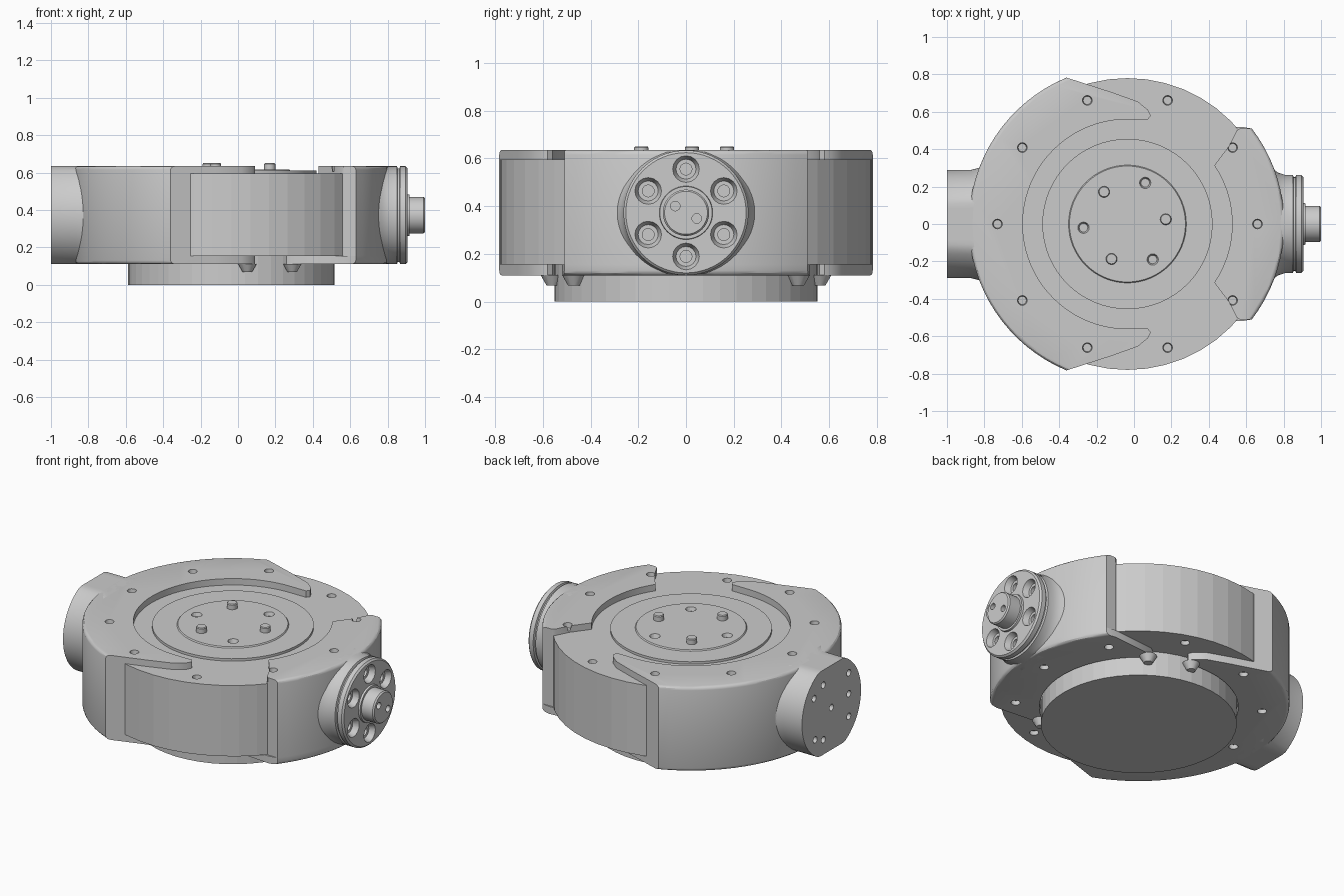
import bpy, bmesh
from math import sin, cos, pi, radians
from mathutils import Vector

if "Cube" in bpy.data.objects:
    bpy.data.objects.remove(bpy.data.objects["Cube"])

CX, MID = -0.035, 0.372      # drum axis x, height of the side connectors


def finish(name, bm):
    bmesh.ops.recalc_face_normals(bm, faces=bm.faces)
    me = bpy.data.meshes.new(name)
    bm.to_mesh(me)
    bm.free()
    ob = bpy.data.objects.new(name, me)
    bpy.context.collection.objects.link(ob)
    return ob


def lathe(bm, profile, at=(0, 0, 0), axis='Z', segs=24):
    """Closed solid of revolution from (position along axis, radius) points."""
    rings = []
    for h, r in profile:
        ring = []
        for i in range(segs):
            a, b = r * cos(2 * pi * i / segs), r * sin(2 * pi * i / segs)
            co = (a, b, h) if axis == 'Z' else (h, a, b)
            ring.append(bm.verts.new(Vector(co) + Vector(at)))
        rings.append(ring)
    for lo, hi in zip(rings, rings[1:]):
        for i in range(segs):
            j = (i + 1) % segs
            bm.faces.new((lo[i], lo[j], hi[j], hi[i]))
    bm.faces.new(rings[0])
    bm.faces.new(rings[-1])


def turned(name, profile, at=(0, 0, 0), axis='Z', segs=24, smooth=True):
    bm = bmesh.new()
    lathe(bm, profile, at, axis, segs)
    ob = finish(name, bm)
    if smooth:
        shade(ob)
    return ob


def shade(ob):
    bpy.ops.object.select_all(action='DESELECT')
    ob.select_set(True)
    bpy.context.view_layer.objects.active = ob
    bpy.ops.object.shade_smooth_by_angle(angle=radians(30))


def arc(r, a0, a1, n):
    return [(CX + r * cos(radians(a0 + (a1 - a0) * i / n)),
             r * sin(radians(a0 + (a1 - a0) * i / n))) for i in range(n + 1)]


def prism(name, outline, z0, z1, round_z):
    """Extruded outline; outer rim edges at the heights in round_z are rounded."""
    bm = bmesh.new()
    face = bm.faces.new([bm.verts.new((x, y, z0)) for x, y in outline])
    ext = bmesh.ops.extrude_face_region(bm, geom=[face], use_keep_orig=True)
    for v in ext['geom']:
        if isinstance(v, bmesh.types.BMVert):
            v.co.z = z1
    bmesh.ops.recalc_face_normals(bm, faces=bm.faces)
    rim = [e for e in bm.edges
           if any(all(abs(v.co.z - z) < 1e-4 for v in e.verts) for z in round_z)
           and all(Vector((v.co.x - CX, v.co.y)).length > 0.83 for v in e.verts)]
    bmesh.ops.bevel(bm, geom=rim, offset=0.02, segments=3, profile=0.5, affect='EDGES')
    return finish(name, bm)


def cut(ob, cutter, keep=False):
    m = ob.modifiers.new('cut', 'BOOLEAN')
    m.operation, m.solver, m.object = 'DIFFERENCE', 'EXACT', cutter
    bpy.context.view_layer.objects.active = ob
    bpy.ops.object.modifier_apply(modifier=m.name)
    if not keep:
        bpy.data.objects.remove(cutter)


def holes(spots, profile, axis='Z', segs=16):
    bm = bmesh.new()
    for at in spots:
        lathe(bm, profile, at, axis, segs)
    ob = finish('hole_cutter', bm)
    ob.hide_render = True
    return ob


def mirrored(half):
    """Complete an outline across y = 0 in reverse order."""
    return [(x, -y) for x, y in reversed(half)]


# drum and base
drum = turned('drum', [(0.155, 0.78), (0.595, 0.78)], (CX, 0, 0), segs=48, smooth=False)
turned('base_disc', [(0, 0.552), (0.155, 0.552)], (CX, 0, 0), segs=48, smooth=False)

# left C-shaped housing
tip = [(0.0, 0.56), (0.075, 0.56), (0.09, 0.58), (0.075, 0.61), (0.02, 0.655), (-0.12, 0.705)]
left_outline = (arc(0.848, 112.6, 247.4, 32) + mirrored(tip)
                + arc(0.56, 272, 88, 40) + tip)
left = prism('left_housing', left_outline, 0.11, 0.635, (0.11, 0.635))

# right housing with its longer lower flange
edge = [(0.51, 0.42), (0.55, 0.5), (0.565, 0.51)]
right_outline = arc(0.838, -37.5, 37.5, 18) + edge[::-1] + arc(0.56, 34, -34, 18) + \
    [(x, -y) for x, y in edge]
right = prism('right_housing', right_outline, 0.155, 0.635, (0.635,))
low = [(0.26, 0.475), (0.29, 0.495), (0.575, 0.52)]
low_outline = arc(0.838, -37.5, 37.5, 18) + low[::-1] + arc(0.56, 57, -57, 24) + \
    [(x, -y) for x, y in low]
flange = prism('right_lower_flange', low_outline, 0.11, 0.155, (0.11,))

for shell in (left, right):
    cut(shell, drum, keep=True)

# bolt circle, top and bottom
ring = [(CX + 0.695 * cos(i * pi / 5), 0.695 * sin(i * pi / 5)) for i in range(10)]
for part in (left, right, flange, drum):
    spots = [(x, y, z) for x, y in ring for z in (0.635, 0.11)]
    depth = 0.03
    if part is drum:
        spots = [(x, y, z) for x, y in ring if 0.1 < x < 0.3 for z in (0.595, 0.155)]
    cut(part, holes(spots, [(-depth, 0.022), (depth, 0.03)]))
for part in (left, right, flange):
    shade(part)

# hook tabs under the housing tips
for s, side in ((1, 'back'), (-1, 'front')):
    for x, y, nm in ((0.05, 0.56, 'left'), (0.29, 0.47, 'right')):
        turned(f'{nm}_{side}_tab', [(0.068, 0.025), (0.112, 0.05)], (x, y * s, 0), segs=12)

# rotating output plate, pins and screw holes
plate = turned('output_plate', [(0.58, 0.455), (0.61, 0.455), (0.61, 0.315), (0.617, 0.31)],
               (CX, 0, 0), segs=64)
cut(plate, holes([(0.06, 0.22, 0.617), (-0.27, -0.02, 0.617), (0.10, -0.19, 0.617)],
                 [(-0.03, 0.02), (0.01, 0.034)]))
for i, (x, y) in enumerate([(0.17, 0.025), (-0.16, 0.172), (-0.12, -0.187)]):
    turned(f'locating_pin_{i + 1}', [(0.6, 0.03), (0.645, 0.03), (0.65, 0.026)], (x, y, 0))


def connector(name, profile):
    """Sideways tube flattened to the housing height."""
    bm = bmesh.new()
    lathe(bm, profile, (0, 0, MID), 'X', 64)
    for v in bm.verts:
        v.co.z = min(max(v.co.z, 0.11), 0.635)
    return finish(name, bm)


# left connector with face holes
port = connector('left_connector', [(-1, 0.29), (-0.87, 0.29), (-0.83, 0.30), (-0.80, 0.33)])
face = [(0, 0), (-0.17, 0.15), (-0.17, 0.02), (-0.17, -0.12), (0.08, 0.17),
        (0.08, -0.17), (0.17, 0.12), (0.16, -0.14)]
cut(port, holes([(-1, y, MID + z) for y, z in face], [(-0.02, 0.02), (0.05, 0.02)], 'X'))
shade(port)

# right connector: grooved flange, boss, countersunk bolts
plug = connector('right_connector', [
    (0.735, 0.30), (0.77, 0.275), (0.81, 0.262), (0.85, 0.262), (0.854, 0.25), (0.863, 0.25),
    (0.867, 0.262), (0.895, 0.262), (0.905, 0.252), (0.905, 0.112), (0.917, 0.11),
    (0.917, 0.097), (0.992, 0.097), (1.0, 0.09)])
bolts = [(0, 0.183 * sin(i * pi / 3), MID + 0.183 * cos(i * pi / 3)) for i in range(6)]
cut(plug, holes(bolts, [(0.83, 0.025), (0.87, 0.025), (0.87, 0.042), (0.92, 0.062)], 'X'))
cut(plug, holes([(1, -0.045, 0.4), (1, 0.045, 0.348)], [(-0.04, 0.02), (0.02, 0.02)], 'X'))
shade(plug)
